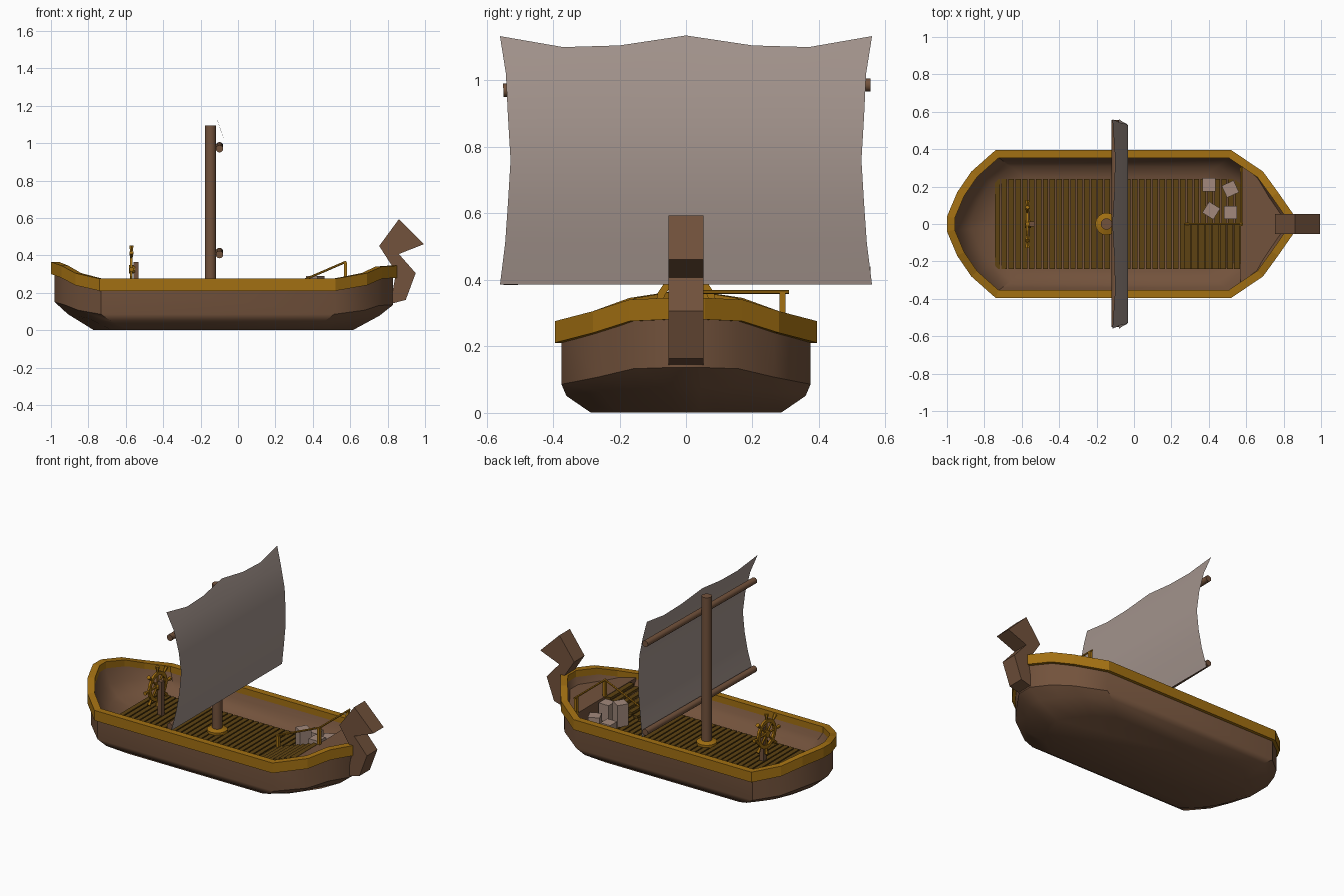
import bpy, bmesh, math
from mathutils import Vector, Matrix

if "Cube" in bpy.data.objects:
    bpy.data.objects.remove(bpy.data.objects["Cube"])

def mat(name, rgb):
    m = bpy.data.materials.new(name)
    m.diffuse_color = (*rgb, 1)
    m.use_nodes = True
    m.node_tree.nodes["Principled BSDF"].inputs["Base Color"].default_value = m.diffuse_color
    return m

BROWN = mat("brown_wood", (0.17, 0.085, 0.045))
OCHRE = mat("ochre_wood", (0.36, 0.16, 0.006))
DARK = mat("deck_wood", (0.11, 0.055, 0.006))
CLOTH = mat("sail_cloth", (0.36, 0.29, 0.26))
CRATE = mat("crate_wood", (0.36, 0.25, 0.2))

def finish(name, bm, material, smooth=None, normals=True):
    if normals:
        bmesh.ops.recalc_face_normals(bm, faces=bm.faces)
    me = bpy.data.meshes.new(name)
    bm.to_mesh(me)
    bm.free()
    me.materials.append(material)
    if smooth:
        me.shade_smooth()
        me.set_sharp_from_angle(angle=math.radians(smooth))
    ob = bpy.data.objects.new(name, me)
    bpy.context.collection.objects.link(ob)
    return ob

def add_box(bm, c, s, rot=0):
    bmesh.ops.create_cube(bm, size=1, matrix=Matrix.Translation(c) @ Matrix.Rotation(rot, 4, 'Z') @ Matrix.Diagonal((*s, 1)))

def add_rod(bm, a, b, r, n=12, r2=None):
    a, b = Vector(a), Vector(b)
    d = b - a
    m = Matrix.Translation((a + b) / 2) @ d.to_track_quat('Z', 'Y').to_matrix().to_4x4()
    bmesh.ops.create_cone(bm, cap_ends=True, segments=n, radius1=r, radius2=r if r2 is None else r2,
                          depth=d.length, matrix=m)

def skin(bm, rings, cap_first=False, cap_last=False, closed=False):
    vs = [[bm.verts.new(p) for p in r] for r in rings]
    pairs = list(zip(vs, vs[1:])) + ([(vs[-1], vs[0])] if closed else [])
    for a, b in pairs:
        for i in range(len(a)):
            j = (i + 1) % len(a)
            bm.faces.new((a[i], a[j], b[j], b[i]))
    if cap_first:
        bm.faces.new(vs[0])
    if cap_last:
        bm.faces.new(vs[-1])

# Plan outline of the gunwale (x, y, top height), mirrored across the keel
half = [(-1, .04, .365), (-.945, .17, .345), (-.87, .28, .305), (-.74, .395, .275),
        (.52, .395, .275), (.69, .28, .305), (.77, .17, .34), (.85, .055, .345)]
outline = [Vector(p) for p in half] + [Vector((x, -y, z)) for x, y, z in reversed(half)]

def inset(d, dz=0):
    out, n = [], len(outline)
    for i, p in enumerate(outline):
        e1 = (p - outline[i - 1]).xy.normalized()
        e2 = (outline[(i + 1) % n] - p).xy.normalized()
        n1, n2 = Vector((e1.y, -e1.x)), Vector((e2.y, -e2.x))
        m = (n1 + n2) / (1 + n1.dot(n2))
        out.append(Vector((p.x + m.x * d, p.y + m.y * d, p.z + dz)))
    return out

def level(d, sx, sy, z, rise):
    return [Vector((-.09 + (p.x + .09) * sx, p.y * sy, z + rise * (p.z - .275) / .09)) for p in inset(d)]

# Hull: outer skin, then down the inside to the hold floor
bm = bmesh.new()
skin(bm, [level(.02, .765, .765, 0, 0), level(.02, .92, .96, .05, .035), level(.02, 1, 1, .085, .065),
          inset(.02, -.03), inset(.038, -.03), level(.045, .97, .97, .2, .03),
          level(.045, .9, .88, .15, .015), level(.045, .78, .72, .125, 0)], True, True)
finish("hull", bm, BROWN, 35)

# Gunwale
bm = bmesh.new()
skin(bm, [inset(0), inset(0, -.065), inset(.042, -.065), inset(.042)], closed=True)
finish("gunwale", bm, OCHRE)

# Raised foredeck
bm = bmesh.new()
front = [p.xy for p in inset(.04) if p.x > .55]
front = [Vector((.57, .335))] + front + [Vector((.57, -.335))]
skin(bm, [[(p.x, p.y, z) for p in front] for z in (.12, .26)], True, True)
finish("foredeck", bm, BROWN)

# Deck planks
bm = bmesh.new()
for i in range(36):
    add_box(bm, (-.73 + i * .0367, 0, .14), (.029, .48, .022))
finish("deck_planks", bm, DARK)

# Steps up to the foredeck
bm = bmesh.new()
for i in range(8):
    z = .165 + i * .0135
    add_box(bm, (.285 + i * .038, -.12, z - .008), (.032, .24, .016))
finish("steps", bm, DARK)

# Railing along steps and foredeck edge
bm = bmesh.new()
add_rod(bm, (.27, 0, .233), (.578, 0, .366), .006, 6)
add_rod(bm, (.575, -.01, .363), (.575, .31, .363), .006, 6)
for x, y, z0, z1 in ((.575, .29, .25, .362), (.575, 0, .25, .362), (.285, 0, .15, .238)):
    add_box(bm, (x, y, (z0 + z1) / 2), (.018, .018, z1 - z0))
finish("railing", bm, OCHRE)

# Crates
bm = bmesh.new()
for x, y, h, a in ((.4, .21, .07, 0), (.515, .187, .075, 25), (.413, .072, .14, -32), (.516, .062, .11, 0)):
    add_box(bm, (x, y, .15 + h / 2), (.07, .07, h), math.radians(a))
finish("crates", bm, CRATE)

# Mast and collar
bm = bmesh.new()
add_rod(bm, (-.147, 0, .12), (-.147, 0, 1.095), .03, 16)
finish("mast", bm, BROWN, 40)
bm = bmesh.new()
circ = [(math.cos(k * math.pi / 8), math.sin(k * math.pi / 8)) for k in range(16)]
skin(bm, [[(-.147 + c * r, s * r, z) for c, s in circ]
          for r, z in ((.06, .14), (.06, .165), (.03, .175), (.03, .14))], closed=True)
finish("mast_collar", bm, OCHRE)

# Yards, very slightly tilted
for name, z in (("upper_yard", .978), ("lower_yard", .412)):
    bm = bmesh.new()
    add_rod(bm, (-.099, -.55, z - .008), (-.099, .555, z + .008), .02, 12)
    finish(name, bm, BROWN, 40)

# Sail: single billowing sheet with scalloped top and hollow sides
rows = [(.385, -.08, 1), (.51, -.057, .972), (.63, -.04, .957), (.76, -.033, .943), (.89, -.045, .957), (1.02, -.075, .968)]
cols = [(-.56, 1.133), (-.37, 1.1), (-.2, 1.105), (0, 1.135), (.2, 1.105), (.37, 1.1), (.56, 1.133)]
bm = bmesh.new()
grid = [[bm.verts.new((x, y * w, z)) for y, _ in cols] for z, x, w in rows]
grid.append([bm.verts.new((-.115 + (1.133 - t) * .4, y, t)) for y, t in cols])
for a, b in zip(grid, grid[1:]):
    for i in range(len(cols) - 1):
        bm.faces.new((a[i], a[i + 1], b[i + 1], b[i]))
finish("sail", bm, CLOTH, 40, False)

# Figurehead: angular profile extruded across the bow
prof = [(.86, .593), (.995, .46), (.86, .407), (.95, .305), (.897, .162), (.815, .14), (.845, .31), (.755, .45)]
bm = bmesh.new()
skin(bm, [[(x, y, z) for x, z in prof] for y in (-.053, .053)], True, True)
finish("figurehead", bm, BROWN)

# Steering post and wheel
bm = bmesh.new()
add_box(bm, (-.545, 0, .25), (.028, .028, .23))
finish("wheel_post", bm, BROWN)
bm = bmesh.new()
C = Vector((-.57, 0, .325))
skin(bm, [[C + Vector((dx, r * c, r * s)) for c, s in circ]
          for r, dx in ((.07, -.007), (.092, -.007), (.092, .007), (.07, .007))], closed=True)
add_rod(bm, C - Vector((.012, 0, 0)), C + Vector((.02, 0, 0)), .022, 10)
for k in range(8):
    d = Vector((0, math.cos(k * math.pi / 4), math.sin(k * math.pi / 4)))
    add_rod(bm, C, C + d * .09, .007, 6)
    add_rod(bm, C + d * .09, C + d * .127, .007, 6, .013)
finish("steering_wheel", bm, OCHRE)
